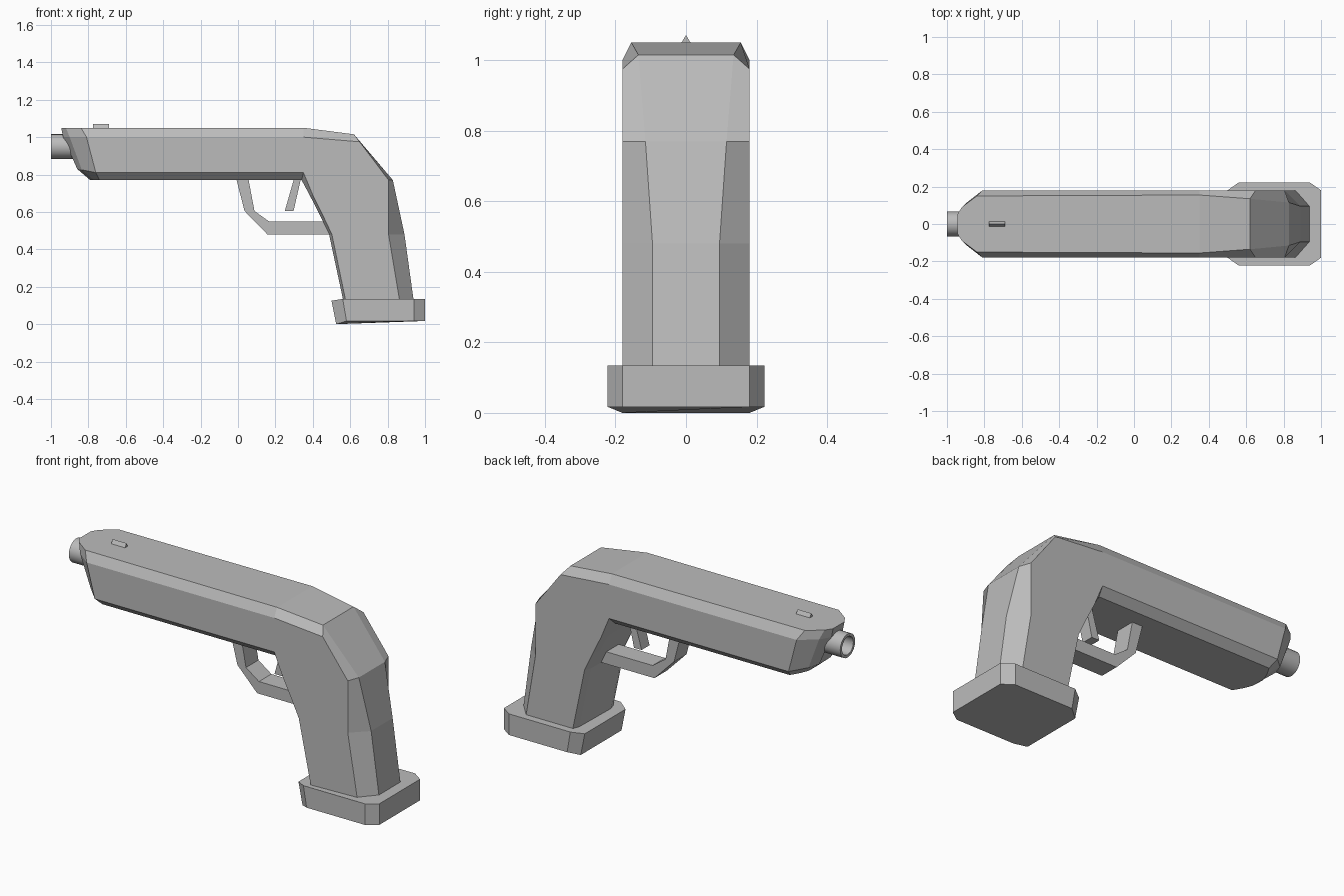
import bpy
import bmesh
from math import pi, cos, sin

old = bpy.data.objects.get("Cube")
if old:
    bpy.data.objects.remove(old, do_unlink=True)

grey = bpy.data.materials.new("plain grey")
grey.use_nodes = True
grey.diffuse_color = (0.5, 0.5, 0.5, 1)
grey.node_tree.nodes["Principled BSDF"].inputs["Base Color"].default_value = (0.5, 0.5, 0.5, 1)


def loft(name, rings, closed=False):
    """Join equal rings of points into one solid; closed links last to first."""
    bm = bmesh.new()
    loops = [[bm.verts.new(p) for p in ring] for ring in rings]
    pairs = list(zip(loops, loops[1:]))
    if closed:
        pairs.append((loops[-1], loops[0]))
    for a, b in pairs:
        for i in range(len(a)):
            j = (i + 1) % len(a)
            bm.faces.new((a[i], a[j], b[j], b[i]))
    if not closed:
        bm.faces.new(loops[0])
        bm.faces.new(loops[-1])
    bmesh.ops.recalc_face_normals(bm, faces=bm.faces)
    mesh = bpy.data.meshes.new(name)
    bm.to_mesh(mesh)
    bm.free()
    mesh.materials.append(grey)
    obj = bpy.data.objects.new(name, mesh)
    bpy.context.collection.objects.link(obj)
    return obj


def side_plate(name, outline, half):
    """Extrude an (x, z) outline evenly to both sides."""
    return loft(name, [[(x, y, z) for x, z in outline] for y in (-half, half)])


# Body: sections from nose to grip end, each corner is (x, z, half width)
# in the order top, upper side, lower side, underside
sections = [
    ((-.945, 1.05, .05), (-.935, 1, .05), (-.86, .83, .05), (-.79, .77, .04)),
    ((-.92, 1.05, .09), (-.90, 1, .11), (-.835, .825, .11), (-.77, .77, .09)),
    ((-.84, 1.05, .15), (-.81, 1, .18), (-.76, .81, .18), (-.74, .77, .14)),
    ((.35, 1.05, .155), (.35, 1, .18), (.35, .81, .18), (.34, .77, .14)),
    ((.62, 1.015, .135), (.65, .975, .18), (.40, .69, .18), (.383, .69, .14)),
    ((.828, .77, .115), (.805, .77, .18), (.45, .59, .18), (.434, .59, .14)),
    ((.89, .48, .095), (.805, .48, .18), (.502, .48, .18), (.487, .48, .14)),
    ((.94, .12, .095), (.865, .12, .18), (.577, .12, .18), (.564, .12, .14)),
]
loft("body", [[(x, y, z) for x, z, y in s] + [(x, -y, z) for x, z, y in reversed(s)]
              for s in sections])

# Base plate with cut corners and a tilted front lip
lower = [(.525, .18, 0), (.58, .222, .017), (.94, .222, .017), (1, .18, .017)]
upper = [(.50, .18, .125), (.56, .222, .135), (.94, .222, .135), (1, .18, .135)]
loft("base_plate", [half + [(x, -y, z) for x, y, z in reversed(half)]
                    for half in (lower, upper)])

# Guard and trigger
side_plate("trigger_guard", [(-.01, .78), (.035, .605), (.157, .48), (.51, .48),
                             (.51, .548), (.168, .548), (.088, .605), (.055, .78)], .055)
side_plate("trigger", [(.30, .78), (.25, .605), (.297, .605), (.337, .78)], .035)

# Hollow barrel
profile = [(-.80, .066), (-1, .066), (-1, .05), (-.82, .05), (-.82, .004), (-.80, .004)]
angles = [2 * pi * i / 20 for i in range(20)]
barrel = loft("barrel", [[(x, r * cos(a), .95 + r * sin(a)) for x, r in profile]
                         for a in angles], closed=True)
bpy.context.view_layer.objects.active = barrel
barrel.select_set(True)
bpy.ops.object.shade_smooth_by_angle()

# Ridge sight
loft("sight", [[(x, -.014, 1.048), (x, .014, 1.048), (x, 0, 1.071)] for x in (-.775, -.69)])
